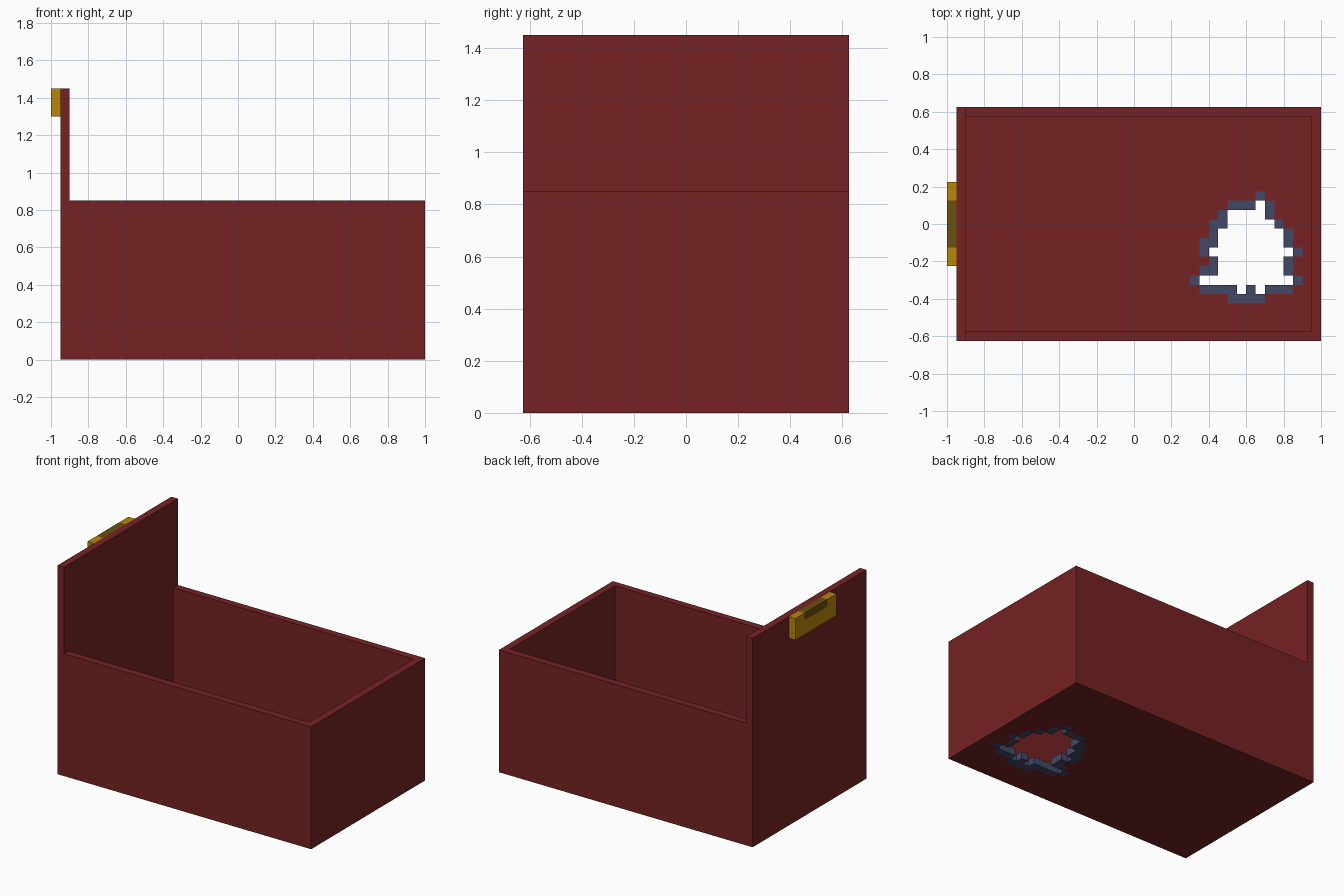
import bpy, bmesh

if "Cube" in bpy.data.objects:
    bpy.data.objects.remove(bpy.data.objects["Cube"])

V = 0.05  # size of one block


def material(name, rgb):
    lin = [(c / 255 / 12.92) if c < 11 else ((c / 255 + 0.055) / 1.055) ** 2.4 for c in rgb]
    m = bpy.data.materials.new(name)
    m.diffuse_color = (*lin, 1)
    m.use_nodes = True
    m.node_tree.nodes["Principled BSDF"].inputs["Base Color"].default_value = m.diffuse_color
    return m


RED = material("dark_red", (118, 34, 35))
GOLD = material("gold", (184, 134, 11))
BROWN = material("dark_gold", (107, 80, 15))
BLUE = material("slate_blue", (66, 72, 102))


def finish(name, bm, mats):
    me = bpy.data.meshes.new(name)
    bm.to_mesh(me)
    bm.free()
    for m in mats:
        me.materials.append(m)
    ob = bpy.data.objects.new(name, me)
    bpy.context.collection.objects.link(ob)
    return ob


def box(name, x, y, z, mat, open_ends=False):
    bm = bmesh.new()
    bmesh.ops.create_cube(bm, size=1)
    if open_ends:  # ends butt against other walls
        ends = [f for f in bm.faces if abs(f.normal.x) > 0.5]
        bmesh.ops.delete(bm, geom=ends, context='FACES_ONLY')
    for v in bm.verts:
        v.co = [r[0] if c < 0 else r[1] for r, c in zip((x, y, z), v.co)]
    return finish(name, bm, [mat])


# walls, the left one standing taller
box("tall_end_wall", (-0.95, -0.9), (-0.625, 0.625), (0, 1.45), RED)
box("low_end_wall", (0.95, 1.0), (-0.625, 0.625), (0, 0.85), RED)
box("front_wall", (-0.9, 0.95), (-0.625, -0.575), (0, 0.85), RED, True)
box("back_wall", (-0.9, 0.95), (0.575, 0.625), (0, 0.85), RED, True)

# handle plate on the tall wall, with a dark grip in its upper edge
box("handle_base", (-1, -0.95), (-0.225, 0.225), (1.3, 1.4), GOLD)
for side, a, b in (("front", -0.225, -0.125), ("back", 0.125, 0.225)):
    box("handle_tip_" + side, (-1, -0.95), (a, b), (1.4, 1.45), GOLD)
box("handle_grip", (-1, -0.95), (-0.125, 0.125), (1.4, 1.45), BROWN)

# floor with a ragged hole: b = rim block, o = open, . = plain floor
HOLE = [
    ".......b....",
    "....bbbob...",
    "...boooob...",
    "..bbooooob..",
    "..booooooob.",
    ".bbooooooob.",
    ".booooooooob",
    "..booooooob.",
    ".bbooooooob.",
    "boooooooooob",
    ".bbbbobobbb.",
    "....bbbb....",
]
xs = [-0.9] + [0.3 + V * i for i in range(13)] + [0.95]
ys = [0.575] + [0.175 - V * j for j in range(13)] + [-0.575]
rows = ["." * 14] + ["." + r + "." for r in HOLE] + ["." * 14]

bm = bmesh.new()


def quad(pts, mat):
    bm.faces.new([bm.verts.new(p) for p in pts]).material_index = mat


for j, row in enumerate(rows):
    for i, cell in enumerate(row):
        x0, x1, y0, y1 = xs[i], xs[i + 1], ys[j + 1], ys[j]
        ring = [(x0, y0), (x1, y0), (x1, y1), (x0, y1)]
        if cell != "o":
            mat = int(cell == "b")
            quad([(*p, V) for p in ring], mat)
            quad([(*p, 0) for p in reversed(ring)], mat)
            continue
        # sides of the hole, facing inward
        for k, (di, dj) in enumerate(((0, 1), (1, 0), (0, -1), (-1, 0))):
            n = rows[j + dj][i + di]
            if n != "o":
                p, q = ring[k], ring[(k + 1) % 4]
                quad([(*q, 0), (*p, 0), (*p, V), (*q, V)], int(n == "b"))
bmesh.ops.remove_doubles(bm, verts=bm.verts, dist=0.001)
finish("floor", bm, [RED, BLUE])
